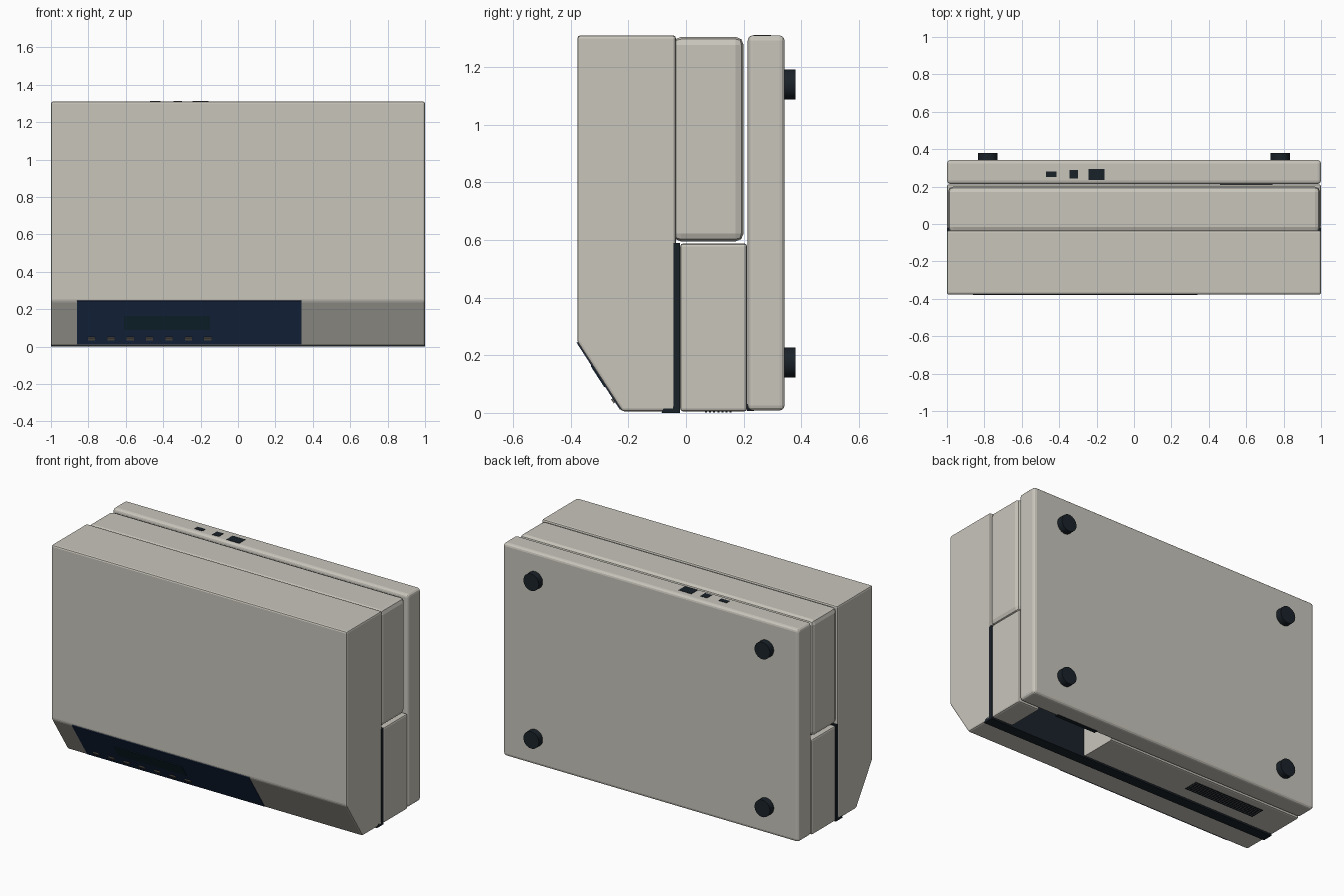
import bpy, bmesh, math
from mathutils import Matrix

if "Cube" in bpy.data.objects:
    bpy.data.objects.remove(bpy.data.objects["Cube"])


def material(name, rgb):
    m = bpy.data.materials.new(name)
    m.diffuse_color = (*rgb, 1)
    m.use_nodes = True
    m.node_tree.nodes["Principled BSDF"].inputs["Base Color"].default_value = m.diffuse_color
    return m


BEIGE = material("beige_plastic", (0.58, 0.56, 0.50))
DARK = material("dark_plastic", (0.010, 0.016, 0.022))
NAVY = material("navy_panel", (0.014, 0.032, 0.085))
SCREEN = material("screen_glass", (0.008, 0.028, 0.045))
TAUPE = material("button_taupe", (0.13, 0.12, 0.10))


def finish(bm, name, mat, bevel=0, segments=2):
    bmesh.ops.recalc_face_normals(bm, faces=bm.faces)
    me = bpy.data.meshes.new(name)
    bm.to_mesh(me)
    bm.free()
    ob = bpy.data.objects.new(name, me)
    bpy.context.collection.objects.link(ob)
    me.materials.append(mat)
    if bevel:
        b = ob.modifiers.new("bevel", 'BEVEL')
        b.width, b.segments = bevel, segments
        b.limit_method = 'ANGLE'
    return ob


def prism(name, yz, x0, x1, mat, bevel=0, segments=2):
    """Side profile in (y, z) extruded along x."""
    bm = bmesh.new()
    f = bm.faces.new([bm.verts.new((x0, y, z)) for y, z in yz])
    ext = bmesh.ops.extrude_face_region(bm, geom=[f])
    for v in ext["geom"]:
        if isinstance(v, bmesh.types.BMVert):
            v.co.x = x1
    return finish(bm, name, mat, bevel, segments)


def box(name, x0, x1, y0, y1, z0, z1, mat, bevel=0, segments=2):
    return prism(name, [(y0, z0), (y1, z0), (y1, z1), (y0, z1)], x0, x1, mat, bevel, segments)


def cut(target, cutter):
    cutter.hide_render = True
    cutter.hide_viewport = True
    m = target.modifiers.new("cut", 'BOOLEAN')
    m.operation, m.object, m.solver = 'DIFFERENCE', cutter, 'EXACT'


# main body with the sloped control face
prism("main_body", [(-0.377, 1.31), (-0.377, 0.245), (-0.222, 0.005), (-0.035, 0.005), (-0.035, 1.31)],
      -1, 1, BEIGE, 0.01)

# rear half of the body, slightly inset with wide bevels
box("rear_body", -0.995, 0.995, -0.045, 0.2, 0.595, 1.305, BEIGE, 0.028, 2)

# dark seam panel, with a lip at the bottom
prism("seam_panel", [(-0.043, 0.59), (-0.043, 0.022), (-0.075, 0.022), (-0.085, 0), (-0.02, 0), (-0.02, 0.59)],
      -1, 1, DARK)

# lower front block with an open recess
block = box("lower_block", -1, 1, -0.02, 0.212, 0.005, 0.588, BEIGE, 0.01)
cut(block, box("recess_cutter", 0.34, 0.86, -0.05, 0.25, -0.1, 0.32, BEIGE))

# base slab
box("base_slab", -1, 1, 0.214, 0.342, 0.008, 1.31, BEIGE, 0.018, 3)

# finger slot on the base edge
box("finger_slot", 0.46, 0.74, 0.212, 0.236, 0.006, 0.03, DARK)

# vent slots in the lower block
for i in range(7):
    y = 0.07 + i * 0.014
    box(f"vent_slot_{i + 1}", -0.79, -0.31, y - 0.0035, y + 0.0035, 0.002, 0.02, DARK)

# sockets on the top edge of the base
for i, (x0, x1, y0, y1) in enumerate([(-0.47, -0.415, 0.25, 0.28), (-0.345, -0.30, 0.243, 0.29),
                                      (-0.243, -0.157, 0.235, 0.295)]):
    box(f"socket_{i + 1}", x0, x1, y0, y1, 1.29, 1.312, DARK)


def on_slope(name, x0, x1, z0, z1, out, mat):
    """Thin plate lying on the sloped control face."""
    def p(z, d):
        return (-0.222 - 0.155 * (z - 0.005) / 0.24 - 0.84 * d, z - 0.54 * d)
    return prism(name, [p(z0, -0.01), p(z1, -0.01), p(z1, out), p(z0, out)], x0, x1, mat)


# control panel, screen and buttons
on_slope("control_panel", -0.86, 0.34, 0.012, 0.245, 0.003, NAVY)
on_slope("screen", -0.61, -0.15, 0.092, 0.166, 0.006, SCREEN)
for i in range(7):
    x = -0.783 + i * 0.1035
    on_slope(f"button_{i + 1}", x - 0.019, x + 0.019, 0.038, 0.052, 0.009, TAUPE)

# round rubber feet
for sx, side in ((-1, "left"), (1, "right")):
    for z, level in ((0.175, "lower"), (1.14, "upper")):
        bm = bmesh.new()
        mat = Matrix.Translation((sx * 0.782, 0.357, z)) @ Matrix.Rotation(math.pi / 2, 4, 'X')
        bmesh.ops.create_cone(bm, cap_ends=True, segments=32, radius1=0.052, radius2=0.052, depth=0.046, matrix=mat)
        foot = finish(bm, f"foot_{level}_{side}", DARK)
        bpy.ops.object.select_all(action='DESELECT')
        foot.select_set(True)
        bpy.context.view_layer.objects.active = foot
        bpy.ops.object.shade_smooth_by_angle()
